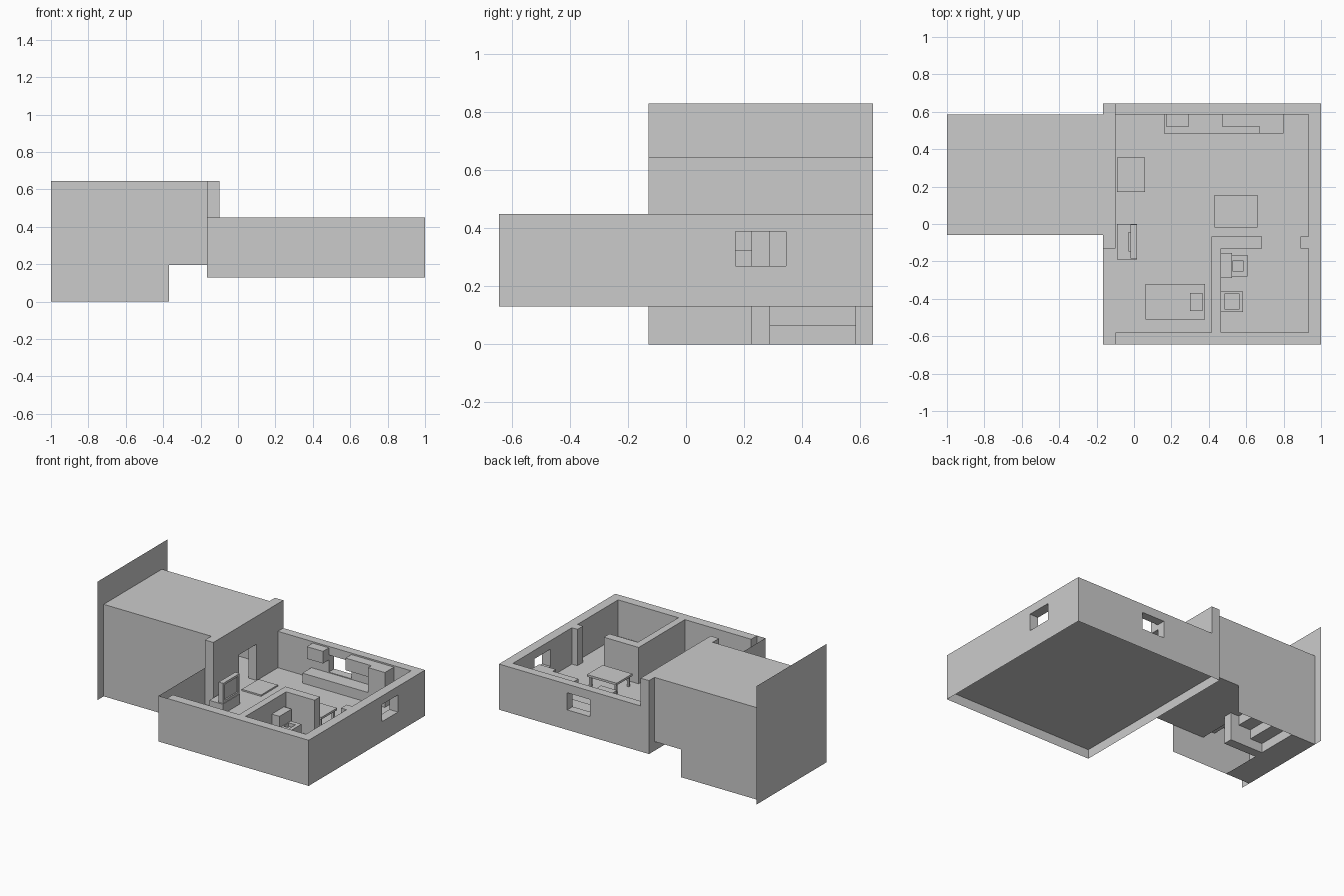
import bpy, bmesh
from mathutils import Vector

if "Cube" in bpy.data.objects:
    bpy.data.objects.remove(bpy.data.objects["Cube"])

FLOOR, RIM, HIGH = 0.195, 0.45, 0.645


def mesh_object(name, bm):
    me = bpy.data.meshes.new(name)
    bm.to_mesh(me)
    bm.free()
    ob = bpy.data.objects.new(name, me)
    bpy.context.collection.objects.link(ob)
    return ob


def box(name, x, y, z):
    bm = bmesh.new()
    bmesh.ops.create_cube(bm, size=1)
    for v in bm.verts:
        v.co = Vector([r[0] if c < 0 else r[1] for c, r in zip(v.co, (x, y, z))])
    return mesh_object(name, bm)


def sheet(name, pts):
    """Single flat face through the given points."""
    bm = bmesh.new()
    bm.faces.new([bm.verts.new(p) for p in pts])
    return mesh_object(name, bm)


def flat(name, x, y, z):
    return sheet(name, [(x[0], y[0], z), (x[1], y[0], z), (x[1], y[1], z), (x[0], y[1], z)])


def side(name, x, y, z):
    return sheet(name, [(x, y[0], z[0]), (x, y[1], z[0]), (x, y[1], z[1]), (x, y[0], z[1])])


def cut(ob, x, y, z):
    """Cut a rectangular opening through a wall or a recess into a block."""
    cutter = box("cutter", x, y, z)
    cutter.hide_render = True
    m = ob.modifiers.new("opening", 'BOOLEAN')
    m.operation, m.solver, m.object = 'DIFFERENCE', 'EXACT', cutter
    bpy.context.view_layer.objects.active = ob
    bpy.ops.object.modifier_apply(modifier=m.name)
    bpy.data.objects.remove(cutter)


def stairs(name, x, z, y, dx, dz, n):
    """Sheet of n risers and the treads between them."""
    prof = []
    for i in range(n):
        prof += [(x + i * dx, z + i * dz), (x + i * dx, z + (i + 1) * dz)]
        if i < n - 1:
            prof.append((x + (i + 1) * dx, z + (i + 1) * dz))
    bm = bmesh.new()
    rows = [[bm.verts.new((px, yy, pz)) for yy in y] for px, pz in prof]
    for a, b in zip(rows, rows[1:]):
        bm.faces.new((a[0], a[1], b[1], b[0]))
    bmesh.ops.remove_doubles(bm, verts=bm.verts, dist=1e-5)
    return mesh_object(name, bm)


# Apartment floor and the thin outer skirt below it
X0, X1, Y0, Y1 = -0.165, 1.0, -0.645, 0.645
flat("apartment_floor", (X0, X1), (Y0, Y1), FLOOR)
corners = [(X0, Y0), (X1, Y0), (X1, Y1), (X0, Y1)]
for i in range(4):
    a, b = corners[i], corners[(i + 1) % 4]
    sheet("skirt", [(*a, 0.13), (*b, 0.13), (*b, FLOOR), (*a, FLOOR)])

# Outer walls with windows
WZ = (FLOOR, RIM)
box("front_wall", (-0.10, X1), (Y0, -0.58), WZ)
back = box("back_wall", (-0.10, X1), (0.585, Y1), WZ)
cut(back, (0.295, 0.47), (0.5, 0.7), (0.27, 0.39))
right = box("right_wall", (0.933, X1), (-0.58, 0.585), WZ)
cut(right, (0.9, 1.1), (0.17, 0.345), (0.27, 0.39))
side("left_thin_wall", X0, (Y0, -0.13), WZ)
side("front_left_return", X0, (-0.13, -0.125), WZ)
sheet("front_thin_wall", [(X0, Y0, FLOOR), (-0.10, Y0, FLOOR), (-0.10, Y0, RIM), (X0, Y0, RIM)])

# Tall entrance wall with doorway
entry = box("entrance_wall", (X0, -0.10), (-0.13, Y1), (FLOOR, HIGH))
cut(entry, (-0.3, 0.0), (0.155, 0.35), (0.1, RIM))

# Bathroom partitions
box("bath_side_wall", (0.415, 0.465), (-0.58, -0.13), WZ)
box("bath_back_wall", (0.415, 0.685), (-0.13, -0.068), WZ)
box("bath_door_post", (0.89, 0.933), (-0.13, -0.068), WZ)

# Stairwell shell
SY = (-0.06, 0.585)
outline = [(-1, 0), (-0.37, 0), (-0.37, FLOOR), (X0, FLOOR), (X0, HIGH), (-1, HIGH)]
for yy in SY:
    sheet("stairwell_wall", [(x, yy, z) for x, z in outline])
flat("stairwell_roof", (-1, X0), SY, HIGH)
side("end_panel", -1, (-0.13, Y1), (0, 0.83))
flat("upper_landing", (-0.62, X0), SY, FLOOR)
flat("lower_landing", (-1, -0.81), SY, 0)
box("stair_divider", (-0.81, -0.555), (0.225, 0.29), (0, HIGH))
stairs("stairs_down", -0.81, 0, (0.29, 0.585), 0.095, 0.065, 3)
stairs("stairs_up", -0.62, FLOOR, (-0.06, 0.225), -0.095, 0.065, 3)
flat("half_landing", (-1, -0.81), (-0.06, 0.225), 0.39)

# Kitchen
box("kitchen_counter", (0.16, 0.67), (0.485, 0.585), (FLOOR, 0.265))
box("fridge", (0.67, 0.80), (0.485, 0.585), (FLOOR, 0.44))
for x in ((0.17, 0.295), (0.47, 0.67)):
    box("wall_cabinet", x, (0.52, 0.585), (0.355, 0.44))

# Dining table
box("table_top", (0.43, 0.66), (-0.02, 0.155), (0.265, 0.28))
for x in (0.44, 0.635):
    for y in (-0.01, 0.13):
        box("table_leg", (x, x + 0.015), (y, y + 0.015), (FLOOR, 0.265))

# Door mat
box("rug", (-0.09, 0.06), (0.17, 0.355), (FLOOR, 0.205))

# Television on its stand
box("tv_stand", (-0.09, 0.015), (-0.19, 0.0), (FLOOR, 0.265))
tv = box("tv_frame", (-0.02, 0.015), (-0.185, -0.003), (0.268, 0.41))
cut(tv, (0.005, 0.1), (-0.168, -0.02), (0.285, 0.395))
box("tv_back", (-0.03, -0.02), (-0.147, -0.043), (0.28, 0.38))

# Bed with slanted blanket and pillow
box("bed", (0.062, 0.38), (-0.51, -0.32), (FLOOR, 0.245))
blanket = box("blanket", (0.062, 0.305), (-0.51, -0.32), (0.245, 0.252))
for v in blanket.data.vertices:
    if v.co.x > 0.2 and v.co.y > -0.4:
        v.co.x = 0.255
box("pillow", (0.30, 0.365), (-0.465, -0.37), (0.245, 0.262))

# Toilet
box("toilet_tank", (0.465, 0.525), (-0.29, -0.155), (FLOOR, 0.355))
bowl = box("toilet_bowl", (0.525, 0.608), (-0.28, -0.165), (FLOOR, 0.275))
cut(bowl, (0.53, 0.582), (-0.255, -0.195), (0.25, 0.3))

# Wash basin
basin = box("basin", (0.465, 0.582), (-0.47, -0.36), (0.265, 0.30))
cut(basin, (0.485, 0.565), (-0.455, -0.375), (0.275, 0.35))
box("basin_pedestal", (0.465, 0.53), (-0.44, -0.39), (FLOOR, 0.265))
